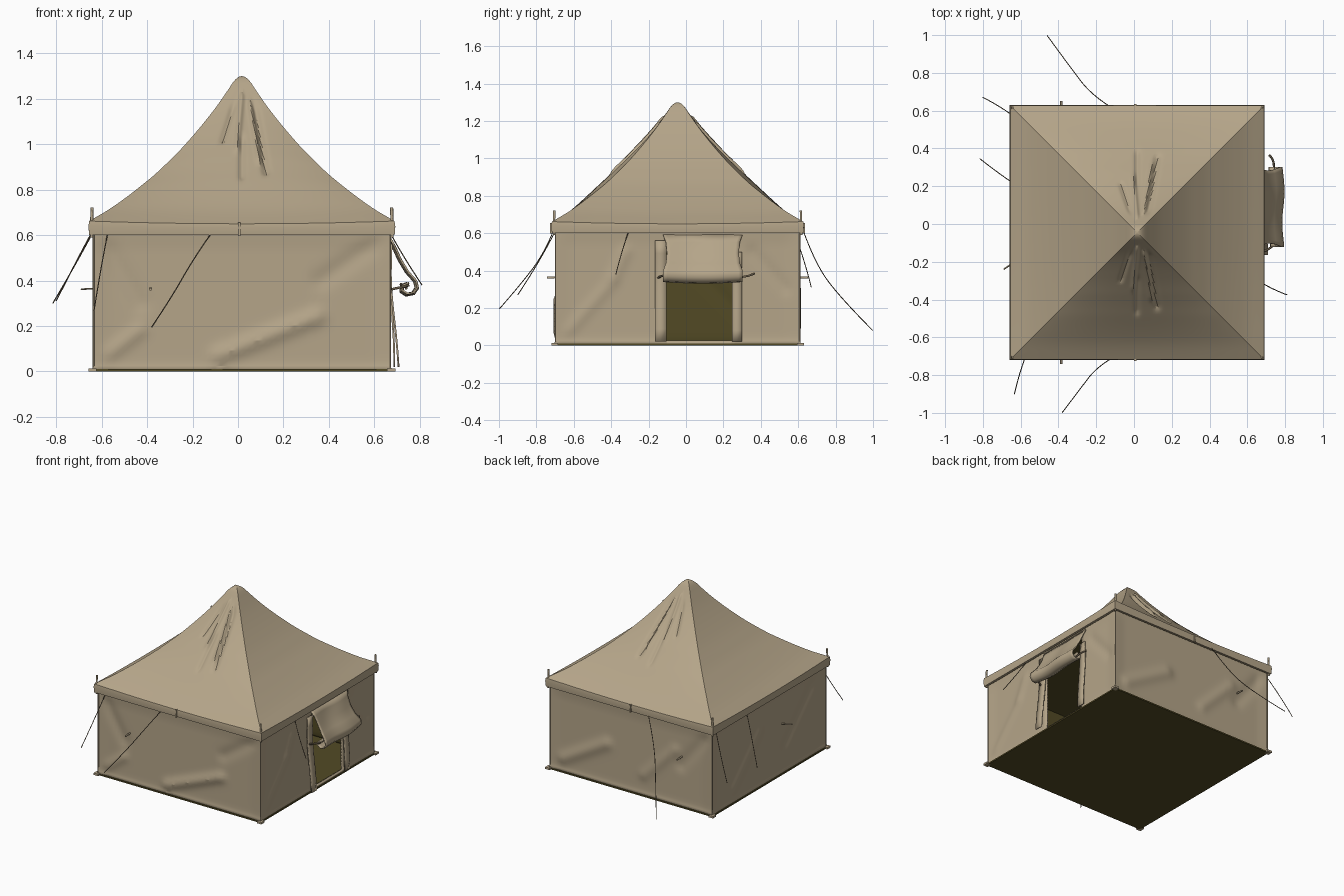
import bpy, bmesh, math
from mathutils import Vector

if "Cube" in bpy.data.objects:
    bpy.data.objects.remove(bpy.data.objects["Cube"])

CX, CY, H = 0.017, -0.045, 0.652          # tent centre and wall half width
EAVE = 0.672                              # valance half width
SIDES = [((0, -1), (1, 0)), ((1, 0), (0, 1)), ((0, 1), (-1, 0)), ((-1, 0), (0, -1))]


def mat(name, c):
    m = bpy.data.materials.new(name)
    m.diffuse_color = (*c, 1)
    m.use_nodes = True
    m.node_tree.nodes["Principled BSDF"].inputs["Base Color"].default_value = m.diffuse_color
    return m


CANVAS = mat("beige_canvas", (0.46, 0.375, 0.25))
LINING = mat("dark_olive_lining", (0.085, 0.068, 0.018))
ROPE = mat("brown_rope", (0.16, 0.125, 0.08))


def finish(name, bm, mats, angle=25):
    bmesh.ops.remove_doubles(bm, verts=bm.verts, dist=1e-4)
    me = bpy.data.meshes.new(name)
    bm.to_mesh(me)
    bm.free()
    ob = bpy.data.objects.new(name, me)
    bpy.context.collection.objects.link(ob)
    for m in mats:
        me.materials.append(m)
    bpy.ops.object.select_all(action='DESELECT')
    ob.select_set(True)
    bpy.context.view_layer.objects.active = ob
    bpy.ops.object.shade_smooth_by_angle(angle=math.radians(angle))
    return ob


def solidify(ob, t, offset=-1, inner=0):
    m = ob.modifiers.new("thickness", 'SOLIDIFY')
    m.thickness, m.offset = t, offset
    m.material_offset = inner
    m.material_offset_rim = 0
    return ob


def grid(bm, cols, rows, fn, skip=None):
    vs = [[bm.verts.new(fn(c, r)) for r in rows] for c in cols]
    for i in range(len(cols) - 1):
        for j in range(len(rows) - 1):
            if skip and skip((cols[i] + cols[i + 1]) / 2, (rows[j] + rows[j + 1]) / 2):
                continue
            bm.faces.new((vs[i][j], vs[i + 1][j], vs[i + 1][j + 1], vs[i][j + 1]))


def box(name, lo, hi, m):
    bm = bmesh.new()
    bmesh.ops.create_cube(bm, size=1)
    for v in bm.verts:
        v.co = Vector([(a + b) / 2 + k * (b - a) for a, b, k in zip(lo, hi, v.co)])
    return finish(name, bm, [m])


def tube(name, pts, r, m):
    cu = bpy.data.curves.new(name, 'CURVE')
    cu.dimensions = '3D'
    cu.bevel_depth, cu.bevel_resolution, cu.use_fill_caps = r, 1, True
    sp = cu.splines.new('NURBS')
    sp.points.add(len(pts) - 1)
    for p, q in zip(sp.points, pts):
        p.co = (*q, 1)
    sp.use_endpoint_u, sp.order_u = True, min(3, len(pts))
    ob = bpy.data.objects.new(name, cu)
    bpy.context.collection.objects.link(ob)
    cu.materials.append(m)


def ridge(a, z, seg):
    # soft cloth fold along a line segment: a0, z0, a1, z1, height, width
    a0, z0, a1, z1, h, w = seg
    da, dz = a1 - a0, z1 - z0
    t = max(0, min(1, ((a - a0) * da + (z - z0) * dz) / (da * da + dz * dz)))
    d2 = (a - a0 - t * da) ** 2 + (z - z0 - t * dz) ** 2
    return h * math.exp(-d2 / (w * w))


# --- canvas walls with folds and a door opening on the right side
D0, D1, DZ0, DZ1 = -0.105 - CY, 0.25 - CY, 0.025, 0.56
FOLDS = [
    [(-0.1, 0.07, 0.33, 0.24, 0.018, 0.035), (-0.58, 0.08, -0.45, 0.18, 0.012, 0.03),
     (0.6, 0.57, 0.35, 0.4, -0.01, 0.04), (-0.6, 0.55, -0.45, 0.3, -0.01, 0.04)],
    [(-0.58, 0.08, -0.35, 0.34, 0.008, 0.03), (-0.34, 0.37, -0.28, 0.5, 0.01, 0.03),
     (0.4, 0.5, 0.58, 0.3, -0.008, 0.03)],
    [(-0.55, 0.1, -0.2, 0.3, 0.014, 0.04), (0.1, 0.15, 0.35, 0.4, 0.01, 0.035),
     (0.6, 0.55, 0.4, 0.3, -0.01, 0.04)],
    [(-0.4, 0.1, -0.1, 0.4, 0.01, 0.04), (0.2, 0.2, 0.5, 0.5, -0.01, 0.04)]]


def snap(vals, targets):
    for t in targets:
        k = min(range(1, len(vals) - 1), key=lambda i: abs(vals[i] - t))
        vals[k] = t
    return vals


bm = bmesh.new()
for s, (n, d) in enumerate(SIDES):
    cols = snap([-H + 2 * H * i / 56 for i in range(57)], [D0, D1])
    rows = snap([0.005 + 0.615 * j / 28 for j in range(29)], [DZ0, DZ1])

    def wall(a, z):
        fade = min(1, (H - abs(a)) / 0.08) * min(1, (0.62 - z) / 0.08)
        off = sum(ridge(a, z, f) for f in FOLDS[s]) * fade - 0.006 * fade
        flare = 0.012 * math.exp(-z / 0.015)
        k, a = H + off + flare, a * (H + flare) / H
        return (CX + n[0] * k + d[0] * a, CY + n[1] * k + d[1] * a, z)
    door = (lambda a, z: D0 < a < D1 and DZ0 < z < DZ1) if s == 1 else None
    grid(bm, cols, rows, wall, door)
solidify(finish("canvas_walls", bm, [CANVAS, LINING]), 0.012, -1, 1)

# --- ground sheet and inner ceiling
g = H + 0.008
box("ground_sheet", (CX - g, CY - g, 0), (CX + g, CY + g, 0.01), LINING)
box("inner_ceiling", (CX - H, CY - H, 0.603), (CX + H, CY + H, 0.609), LINING)

# --- roof: square rings following a sagging profile, pleats on front and back
PROF = [(0, 1.30), (0.02, 1.295), (0.045, 1.265), (0.10, 1.18), (0.18, 1.078), (0.27, 0.975),
        (0.38, 0.868), (0.49, 0.78), (0.58, 0.715), (EAVE, 0.662)]
PLEATS = [(-0.085, 1.0, -0.04, 1.16, -0.016, 0.012), (-0.02, 0.95, 0.0, 1.2, 0.016, 0.012),
          (0.0, 0.84, 0.0, 1.0, -0.014, 0.014), (0.105, 0.86, 0.06, 1.17, -0.022, 0.014),
          (0.075, 0.9, 0.035, 1.17, 0.016, 0.011)]


def prof(r):
    for (r0, z0), (r1, z1) in zip(PROF, PROF[1:]):
        if r <= r1 + 1e-6:
            return z0 + (z1 - z0) * (r - r0) / (r1 - r0)
    return PROF[-1][1]


def height(r):
    # averaged profile gives a smooth sag
    if r < 0.05 or r > EAVE - 0.04:
        return prof(r)
    return sum(prof(r + e) for e in (-0.03, -0.015, 0, 0.015, 0.03)) / 5


bm = bmesh.new()
us = [math.copysign(abs(i / 32) ** 1.3, i) for i in range(-32, 33)]
rs = [EAVE * (1 - j / 48) for j in range(48)] + [0.007, 0.0]
for s, (n, d) in enumerate(SIDES):
    def roof(u, r):
        t, a, z = r / EAVE, u * r, height(r)
        mid = 1 - u * u
        z -= 0.012 * mid * t ** 4
        if s in (0, 2):
            z += mid * 0.03 * math.sin(math.pi * t) ** 2
            z += mid * sum(ridge(a * d[0], height(r), p) for p in PLEATS)
        return (CX + n[0] * r + d[0] * a, CY + n[1] * r + d[1] * a, z)
    grid(bm, us, rs, roof)
finish("canvas_roof", bm, [CANVAS], 28)

# --- valance band hanging below the eave
bm = bmesh.new()
for n, d in SIDES:
    def band(u, p):
        k, z, sag = p
        z -= sag * (1 - u * u)
        return (CX + n[0] * k + d[0] * u * k, CY + n[1] * k + d[1] * u * k, z)
    vs = [[bm.verts.new(band(i / 10, p)) for p in
           ((H - 0.01, 0.606, 0), (EAVE, 0.6, 0), (EAVE + 0.003, 0.64, 0.006), (EAVE, 0.662, 0.012))]
          for i in range(-10, 11)]
    for a, b in zip(vs, vs[1:]):
        for j in range(3):
            bm.faces.new((a[j], b[j], b[j + 1], a[j + 1]))
finish("valance_band", bm, [CANVAS])

# --- corner poles, corner feet
for sx in (-1, 1):
    for sy in (-1, 1):
        x, y = CX + sx * 0.661, CY + sy * 0.661
        tube("corner_pole", [(x, y, 0.59), (x, y, 0.66), (x - sx * 0.002, y - sy * 0.002, 0.722)], 0.007, CANVAS)
        fx, fy = CX + sx * 0.657, CY + sy * 0.657
        box("corner_foot", (fx - 0.018, fy - 0.018, 0), (fx + 0.018, fy + 0.018, 0.014), CANVAS)
        # seam cord down each wall corner
        e = H + 0.001
        tube("corner_seam", [(CX + sx * e, CY + sy * e, 0.01), (CX + sx * e, CY + sy * e, 0.6)], 0.004, CANVAS)

# --- valance buckles and small wall toggles
for sy in (-1, 1):
    y = CY + sy * (EAVE + 0.003)
    box("valance_buckle", (0.0, y - 0.006, 0.597), (0.012, y + 0.006, 0.655), CANVAS)
    y = CY + sy * H
    tube("wall_toggle", [(-0.385, y - sy * 0.01, 0.365), (-0.385, y + sy * 0.045, 0.362)], 0.006, CANVAS)
tube("wall_toggle", [(-0.63, -0.2, 0.365), (-0.69, -0.24, 0.362)], 0.004, CANVAS)

# --- rolled-up door awning
SEC = [(0.668, 0.59), (0.685, 0.55), (0.712, 0.49), (0.745, 0.435), (0.78, 0.395), (0.787, 0.365),
       (0.77, 0.34), (0.742, 0.334), (0.72, 0.348), (0.722, 0.37), (0.748, 0.378)]
bm = bmesh.new()


def awning(u, j):
    x, z = SEC[j]
    half = 0.212 - 0.02 * math.sin(math.pi * min(1, j / 4))
    dip = 0.012 * u * u * (j / 10)
    return (x + 0.006 * math.sin(4 * u) * (j > 0), 0.09 + u * half, z + dip)


grid(bm, [i / 10 for i in range(-10, 11)], list(range(len(SEC) - 1, -1, -1)), awning)
solidify(finish("door_awning", bm, [CANVAS], 50), 0.008, 0)

# --- loose door flap edges either side of the opening
for y0, y1, top, out in ((-0.165, -0.105, 0.56, 0.708), (0.245, 0.3, 0.5, 0.688)):
    bm = bmesh.new()
    grid(bm, [y0, (y0 + y1) / 2, y1], [0.02 + (top - 0.02) * k / 8 for k in range(9)],
         lambda y, z: (0.674 + (out - 0.674) * (1 - z / top) ** 2 + 0.004 * math.sin(12 * z), y, z))
    solidify(finish("door_flap_edge", bm, [CANVAS], 40), 0.008, 0)
tube("awning_tie", [(0.74, 0.29, 0.365), (0.745, 0.34, 0.37), (0.715, 0.365, 0.385)], 0.006, ROPE)
tube("flap_tie", [(0.67, -0.15, 0.36), (0.71, -0.14, 0.37), (0.74, -0.11, 0.375)], 0.006, ROPE)

# --- guy ropes
ROPES = [
    [(-0.12, -0.712, 0.605), (-0.2, -0.76, 0.49), (-0.29, -0.88, 0.33), (-0.38, -0.998, 0.195)],
    [(-0.14, 0.63, 0.605), (-0.23, 0.69, 0.44), (-0.33, 0.82, 0.26), (-0.46, 0.998, 0.08)],
    [(-0.65, 0.58, 0.6), (-0.72, 0.63, 0.47), (-0.80, 0.67, 0.31)],
    [(-0.645, 0.22, 0.6), (-0.72, 0.27, 0.46), (-0.815, 0.345, 0.3)],
    [(-0.575, -0.705, 0.6), (-0.605, -0.78, 0.45), (-0.633, -0.9, 0.27)],
    [(0.675, -0.31, 0.6), (0.73, -0.345, 0.5), (0.81, -0.375, 0.38)]]
for r in ROPES:
    tube("guy_rope", r, 0.0025, ROPE)
